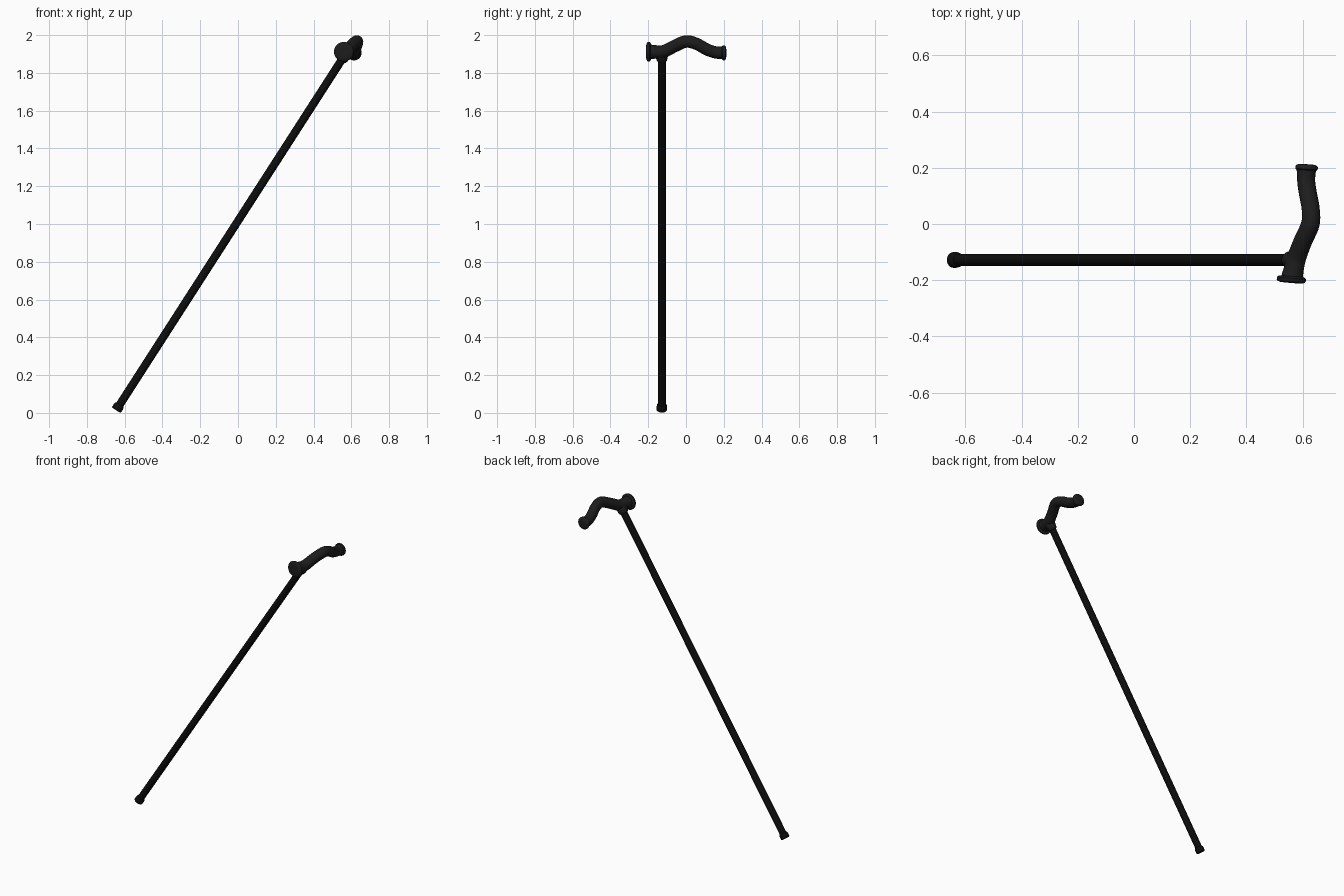
import bpy, bmesh, math
from mathutils import Vector

if "Cube" in bpy.data.objects:
    bpy.data.objects.remove(bpy.data.objects["Cube"])


def material(name, v):
    m = bpy.data.materials.new(name)
    m.diffuse_color = (v, v, v, 1)
    m.use_nodes = True
    m.node_tree.nodes["Principled BSDF"].inputs["Base Color"].default_value = m.diffuse_color
    return m


SHAFT_MAT = material("black_lacquer", 0.004)
GRIP_MAT = material("dark_grip", 0.012)


def loft(name, stations, sides, mat, angle=40):
    """Skin round sections given as (centre, normal, radius) and cap both ends."""
    bm = bmesh.new()
    rings = []
    for c, n, r in stations:
        n = n.normalized()
        u = Vector((0, 0, 1)).cross(n).normalized()
        v = n.cross(u)
        rings.append([bm.verts.new(c + r * (math.cos(a) * u + math.sin(a) * v))
                      for a in (2 * math.pi * i / sides for i in range(sides))])
    for a, b in zip(rings, rings[1:]):
        for i in range(sides):
            j = (i + 1) % sides
            bm.faces.new((a[i], a[j], b[j], b[i]))
    bm.faces.new(rings[0][::-1])
    bm.faces.new(rings[-1])
    bmesh.ops.recalc_face_normals(bm, faces=bm.faces)
    me = bpy.data.meshes.new(name)
    bm.to_mesh(me)
    bm.free()
    ob = bpy.data.objects.new(name, me)
    bpy.context.collection.objects.link(ob)
    me.materials.append(mat)
    bpy.ops.object.select_all(action='DESELECT')
    ob.select_set(True)
    bpy.context.view_layer.objects.active = ob
    bpy.ops.object.shade_smooth_by_angle(angle=math.radians(angle))
    return ob


def lathe(name, origin, axis, profile, mat, sides=24):
    """Turn (distance along axis, radius) pairs about a leaning axis."""
    axis = axis.normalized()
    return loft(name, [(origin + axis * d, axis, r) for d, r in profile], sides, mat)


# leaning shaft with rubber tip and flared collar
foot = Vector((-0.645, -0.128, 0.014))
head = Vector((0.574, -0.128, 1.908))
axis = head - foot
L = axis.length
lathe("shaft", foot, axis, [(0.02, 0.0215), (L, 0.0215)], SHAFT_MAT)
lathe("tip", foot, axis, [(0, 0.024), (0.004, 0.028), (0.022, 0.028),
                          (0.032, 0.026), (0.036, 0.0215)], SHAFT_MAT)
lathe("collar", foot, axis, [(L - 0.052, 0.0215), (L - 0.048, 0.027), (L - 0.036, 0.031),
                             (L - 0.02, 0.032), (L, 0.03)], GRIP_MAT)

# curved handle: x, y, z, radius, smoothed through the points
path = [(0.562, -0.197, 1.912, 0.040), (0.568, -0.165, 1.911, 0.036),
        (0.579, -0.120, 1.913, 0.034), (0.602, -0.060, 1.942, 0.033),
        (0.628, 0.000, 1.966, 0.033), (0.629, 0.055, 1.954, 0.032),
        (0.619, 0.110, 1.924, 0.032), (0.613, 0.155, 1.909, 0.032),
        (0.614, 0.202, 1.906, 0.035)]
pts = [Vector(p) for p in path]
pts = [pts[0] * 2 - pts[1]] + pts + [pts[-1] * 2 - pts[-2]]
STEPS = 5
samples = []
for k in range(1, len(pts) - 2):
    a, b, c, d = pts[k - 1:k + 3]
    for s in range(STEPS + (k == len(pts) - 3)):
        t = s / STEPS
        samples.append(0.5 * (2 * b + (c - a) * t + (2 * a - 5 * b + 4 * c - d) * t * t
                              + (3 * b - a - 3 * c + d) * t ** 3))
stations = []
for i, p in enumerate(samples):
    q = samples[min(i + 1, len(samples) - 1)] - samples[max(i - 1, 0)]
    stations.append((p.xyz, q.xyz, p.w))
loft("handle", stations, 28, GRIP_MAT)

# rounded end flanges
for name, end, out, r in (("large_end_cap", (0.561, -0.189, 1.912), (-0.08, -1, 0), 0.052),
                          ("small_end_cap", (0.614, 0.192, 1.906), (0.06, 1, 0), 0.040)):
    lathe(name, Vector(end), Vector(out),
          [(-0.003, r - 0.010), (0, r - 0.004), (0.004, r), (0.012, r),
           (0.017, r - 0.004), (0.020, r - 0.012), (0.021, r * 0.4)], GRIP_MAT, 32)
